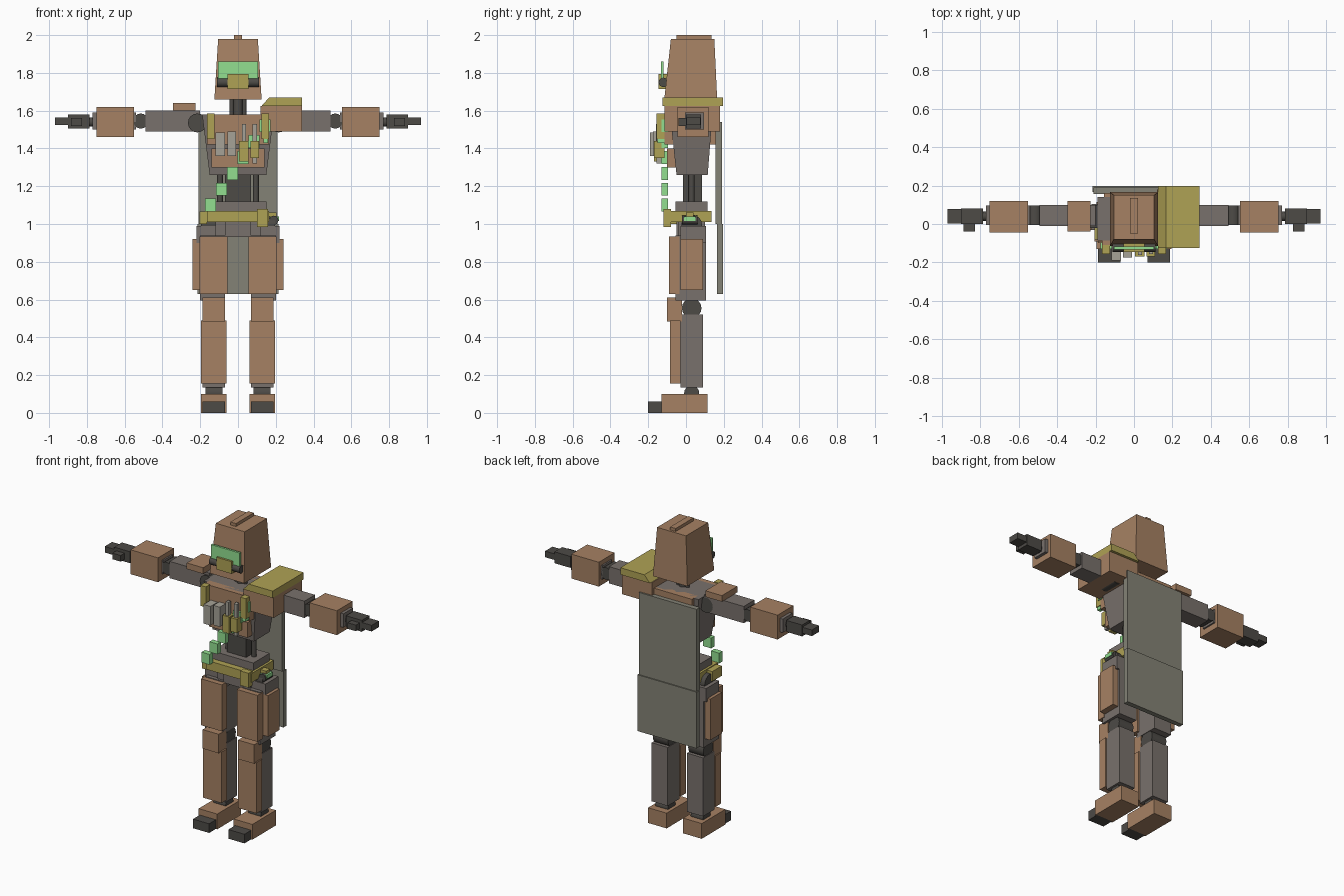
import bpy, bmesh, math
from mathutils import Matrix, Vector

if "Cube" in bpy.data.objects:
    bpy.data.objects.remove(bpy.data.objects["Cube"])

def mat(name, *c):
    m = bpy.data.materials.new(name)
    m.diffuse_color = (*c, 1)
    m.use_nodes = True
    m.node_tree.nodes["Principled BSDF"].inputs["Base Color"].default_value = m.diffuse_color
    return m

BROWN = mat("brown", .38, .22, .125)
OCHRE = mat("ochre", .43, .36, .09)
GREEN = mat("green", .29, .74, .28)
DARK = mat("dark", .075, .07, .062)
GREY = mat("grey", .19, .165, .15)
CLOTH = mat("cloth", .23, .225, .18)
PALE = mat("pale", .38, .36, .31)

def add(name, bm, m):
    me = bpy.data.meshes.new(name)
    bmesh.ops.recalc_face_normals(bm, faces=bm.faces)
    bm.to_mesh(me)
    bm.free()
    me.materials.append(m)
    ob = bpy.data.objects.new(name, me)
    bpy.context.collection.objects.link(ob)

def sides(mirror):
    return (("left", 1), ("right", -1)) if mirror else (("", 1),)

def box(name, x, y, z, m, top=None, mirror=False):
    """Box from (min, max) ranges; top gives other x and y ranges for the upper face."""
    tx, ty = top or (x, y)
    for side, s in sides(mirror):
        bm = bmesh.new()
        bmesh.ops.create_cube(bm, size=1)
        for v in bm.verts:
            i, j, k = (int(c > 0) for c in v.co)
            rx, ry = (tx, ty) if k else (x, y)
            v.co = Vector((s * rx[i], ry[j], z[k]))
        add(f"{name}_{side}".strip("_"), bm, m)

def cyl(name, c, r, length, axis, m, mirror=False, segs=16):
    rot = {"x": Matrix.Rotation(math.pi / 2, 4, "Y"),
           "y": Matrix.Rotation(math.pi / 2, 4, "X"), "z": Matrix()}[axis]
    for side, s in sides(mirror):
        bm = bmesh.new()
        bmesh.ops.create_cone(bm, cap_ends=True, segments=segs, radius1=r, radius2=r, depth=length,
                              matrix=Matrix.Translation((s * c[0], c[1], c[2])) @ rot)
        for f in bm.faces:
            f.smooth = len(f.verts) == 4
        add(f"{name}_{side}".strip("_"), bm, m)

# Head
box("helmet", (-.125, .125), (-.115, .165), (1.66, 1.98), BROWN, top=((-.105, .105), (-.08, .15)))
box("helmet_crest", (-.02, .02), (-.05, .135), (1.97, 2.0), BROWN)
box("visor", (-.105, .105), (-.132, -.118), (1.77, 1.86), GREEN)
box("mouthpiece", (-.055, .055), (-.145, -.09), (1.715, 1.795), OCHRE)
cyl("breather", (.083, -.12, 1.75), .025, .055, "x", DARK, True)
cyl("neck", (0, .03, 1.61), .025, .12, "z", DARK)
cyl("neck_piston", (.033, .03, 1.61), .012, .12, "z", DARK, True, 8)

# Torso
box("chest", (-.15, .15), (-.05, .115), (1.26, 1.58), GREY, top=((-.19, .19), (-.085, .14)))
box("chest_plate", (-.165, .165), (-.115, -.06), (1.42, 1.58), BROWN)
box("belly_plate", (-.14, .14), (-.10, -.04), (1.30, 1.40), BROWN)
box("back_plate", (-.155, .155), (.10, .16), (1.42, 1.58), BROWN)
box("waist", (-.07, .07), (-.015, .085), (1.10, 1.27), DARK)
cyl("waist_piston", (.095, .03, 1.185), .016, .17, "z", DARK, True, 10)
box("pelvis_top", (-.15, .15), (-.055, .115), (1.06, 1.12), GREY)
box("pelvis", (-.12, .12), (-.04, .10), (.94, 1.06), GREY)
box("crotch_block", (-.07, .07), (-.05, .10), (.93, 1.01), GREY)

# Cape
box("cape_upper", (-.21, .21), (.155, .19), (1.0, 1.54), CLOTH)
box("cape_lower", (-.215, .215), (.165, .197), (.63, 1.0), CLOTH)

# Belt and its fittings
box("belt", (-.165, .165), (-.095, .135), (1.01, 1.07), OCHRE)
box("belt_pouch", (.10, .16), (-.12, -.08), (.985, 1.08), OCHRE)
box("belt_side_pouch", (-.205, -.165), (-.08, .02), (1.0, 1.065), OCHRE)
cyl("hip_canister", (.19, .02, 1.02), .024, .08, "y", DARK)
box("canister_light", (.17, .217), (-.01, .05), (1.015, 1.04), GREEN)
box("canister_clip", (.165, .205), (0, .04), (1.035, 1.06), OCHRE)

# Diagonal green bandolier
for i in range(6):
    x, z = -.145 + .0575 * i, 1.1 + .084 * i
    box(f"bandolier_block_{i + 1}", (x - .029, x + .029), (-.13, -.095), (z - .034, z + .034), GREEN)

# Chest straps, magazines and pouches
box("chest_strap", (.125, .165), (-.155, -.11), (1.45, 1.585), OCHRE, mirror=True)
box("magazine_a", (-.118, -.068), (-.19, -.115), (1.36, 1.485), PALE)
box("magazine_b", (-.056, -.01), (-.175, -.115), (1.36, 1.49), PALE)
box("pouch_a", (.005, .055), (-.17, -.115), (1.33, 1.44), OCHRE)
box("pouch_b", (.065, .11), (-.17, -.115), (1.35, 1.44), OCHRE)
box("rod_a", (.022, .042), (-.16, -.135), (1.36, 1.53), PALE)
box("rod_b", (.078, .1), (-.155, -.13), (1.32, 1.53), PALE)
box("chest_clip", (.135, .16), (-.15, -.11), (1.43, 1.48), GREEN)

# Shoulders
box("pauldron", (.12, .34), (-.115, .18), (1.49, 1.625), BROWN)
box("pauldron_cap", (.125, .34), (-.125, .197), (1.625, 1.67), OCHRE, top=((.165, .34), (-.125, .197)))
box("small_pauldron", (-.345, -.225), (-.04, .12), (1.60, 1.64), BROWN)
cyl("shoulder_joint", (.215, .04, 1.535), .05, .12, "y", DARK, True)

# Arms
box("upper_arm", (.2, .49), (-.01, .1), (1.49, 1.6), GREY, mirror=True)
cyl("elbow", (.515, .045, 1.545), .04, .1, "y", DARK, True)
box("forearm", (.54, .77), (-.005, .095), (1.5, 1.59), GREY, mirror=True)
box("forearm_cuff", (.55, .75), (-.045, .12), (1.46, 1.62), BROWN, mirror=True)
cyl("wrist", (.775, .04, 1.54), .025, .06, "x", DARK, True)
box("palm", (.785, .90), (0, .08), (1.505, 1.58), DARK, mirror=True)
box("fingers", (.89, .97), (.002, .078), (1.525, 1.565), DARK, mirror=True)
box("thumb", (.825, .885), (-.04, .01), (1.52, 1.56), DARK, mirror=True)

# Legs
cyl("hip_joint", (.15, .03, .995), .055, .09, "x", DARK, True)
box("thigh_top", (.06, .22), (-.03, .105), (.9, .99), GREY, mirror=True)
box("thigh", (.07, .2), (-.055, .105), (.595, .94), GREY, mirror=True)
box("thigh_front_plate", (.055, .205), (-.09, -.035), (.63, .935), BROWN, mirror=True)
box("thigh_side_plate", (.195, .24), (-.03, .09), (.65, .92), BROWN, mirror=True)
cyl("knee_joint", (.128, .03, .555), .052, .11, "x", DARK, True)
box("knee_plate", (.07, .187), (-.10, -.02), (.485, .61), BROWN, mirror=True)
box("shin", (.07, .187), (-.03, .09), (.135, .52), GREY, mirror=True)
box("shin_plate", (.06, .195), (-.085, -.03), (.155, .49), BROWN, mirror=True)
cyl("ankle", (.128, .03, .105), .04, .09, "x", DARK, True)
box("boot", (.06, .195), (-.13, .115), (0, .1), BROWN, mirror=True)
box("toe", (.07, .187), (-.2, -.12), (0, .06), DARK, mirror=True)
